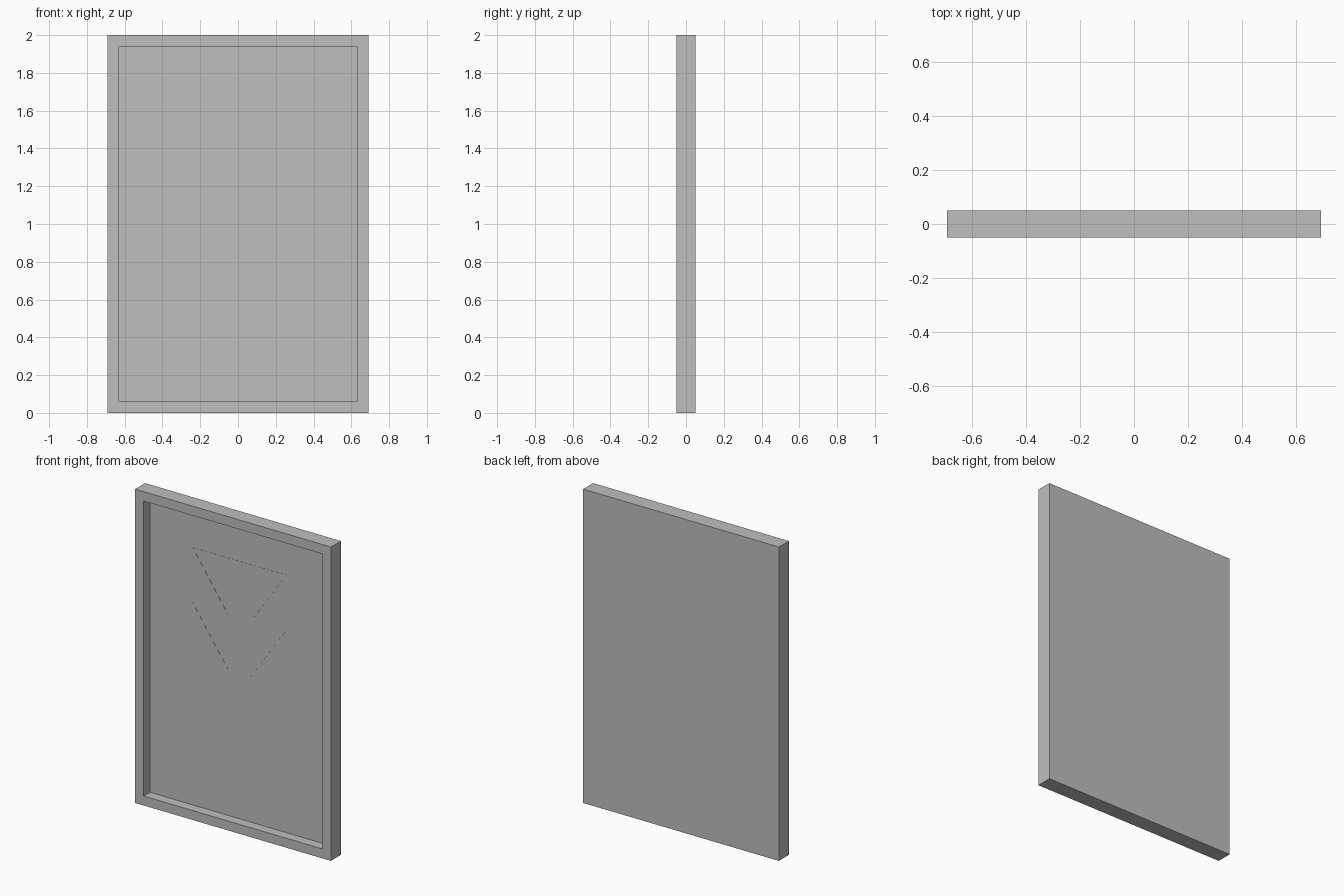
import bpy, bmesh
from mathutils import Vector

cube = bpy.data.objects.get("Cube")
if cube:
    bpy.data.objects.remove(cube, do_unlink=True)

grey = bpy.data.materials.new("plain grey")
grey.use_nodes = True
color = (0.52, 0.52, 0.52, 1)
grey.diffuse_color = color
grey.node_tree.nodes["Principled BSDF"].inputs["Base Color"].default_value = color

HALF_W, HALF_D, HEIGHT = 0.69, 0.05, 2.0
BORDER, RECESS = 0.085, 0.063


def finish(name, bm):
    bmesh.ops.recalc_face_normals(bm, faces=bm.faces)
    mesh = bpy.data.meshes.new(name)
    bm.to_mesh(mesh)
    bm.free()
    mesh.materials.append(grey)
    obj = bpy.data.objects.new(name, mesh)
    bpy.context.collection.objects.link(obj)
    return obj


# Slab with its front face inset and pushed back to leave a raised border
bm = bmesh.new()
bmesh.ops.create_cube(bm, size=1)
for v in bm.verts:
    v.co = Vector((v.co.x * 2 * HALF_W, v.co.y * 2 * HALF_D, (v.co.z + 0.5) * HEIGHT))
bm.normal_update()
front = min(bm.faces, key=lambda f: f.calc_center_median().y)
bmesh.ops.inset_region(bm, faces=[front], thickness=BORDER)
rim = bmesh.ops.extrude_discrete_faces(bm, faces=[front])["faces"][0]
bmesh.ops.translate(bm, verts=rim.verts, vec=(0, RECESS, 0))
finish("framed_panel", bm)


# Fine strokes lying on the recessed panel
def stroke(name, start, end, width=0.003, thick=0.001):
    a, b = Vector((start[0], 0, start[1])), Vector((end[0], 0, end[1]))
    side = (b - a).normalized().cross(Vector((0, 1, 0))) * width / 2
    y = Vector((0, RECESS - HALF_D - thick, 0))
    bm = bmesh.new()
    face = bm.faces.new([bm.verts.new(p + y) for p in (a - side, b - side, b + side, a + side)])
    back = bmesh.ops.extrude_face_region(bm, geom=[face])["geom"]
    moved = [g for g in back if isinstance(g, bmesh.types.BMVert)]
    bmesh.ops.translate(bm, verts=moved, vec=(0, thick * 2, 0))
    finish(name, bm)


stroke("top_stroke", (-0.33, 1.70), (0.33, 1.70))
for side_name, s in (("left", 1), ("right", -1)):
    for row, top in (("upper", 1.70), ("lower", 1.35)):
        stroke(f"{row}_{side_name}_stroke", (s * 0.33, top), (s * 0.08, top - 0.36))
